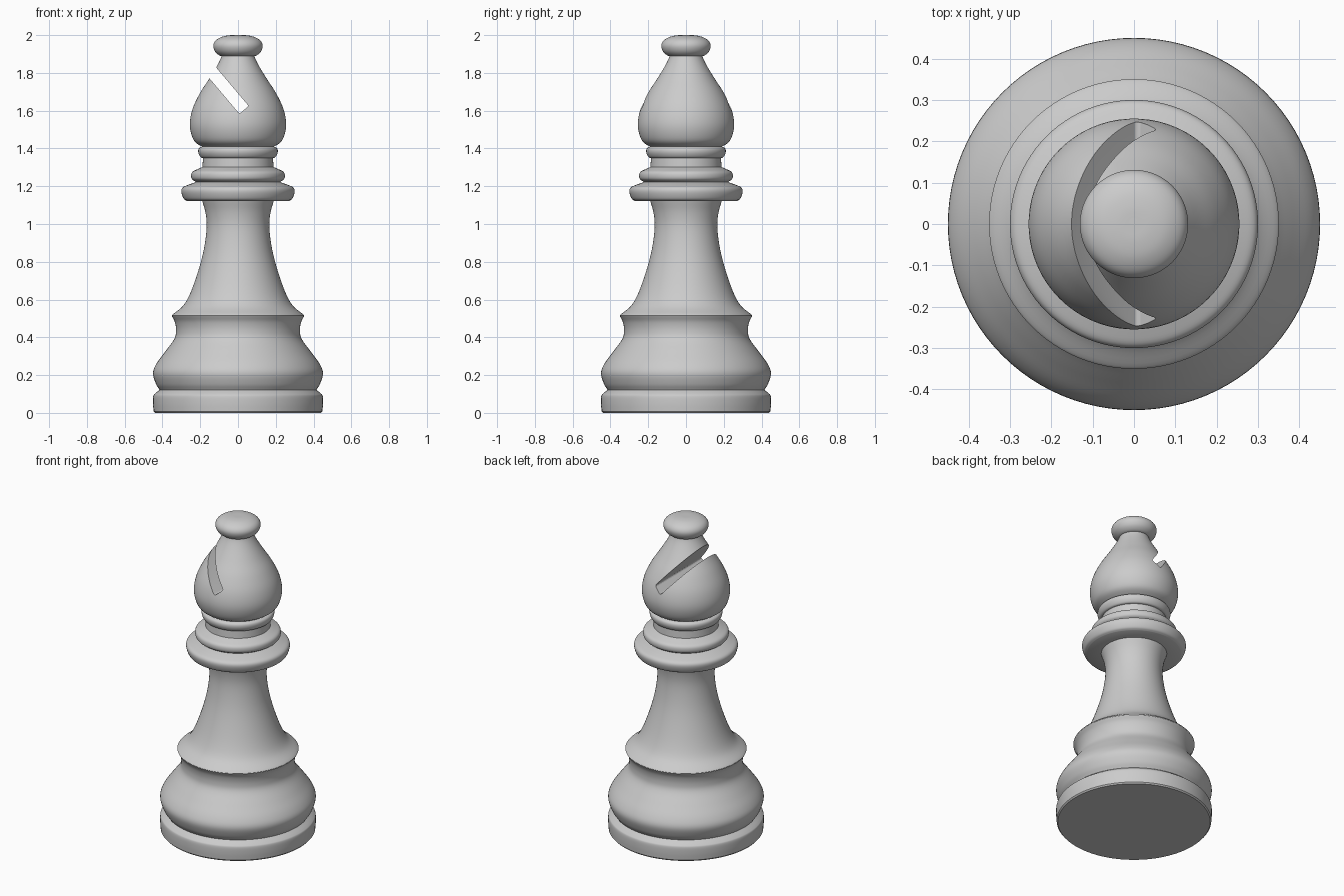
import bpy, bmesh, math
from mathutils import Vector

if "Cube" in bpy.data.objects:
    bpy.data.objects.remove(bpy.data.objects["Cube"])

SIDES = 96


def smooth(pts, steps=5):
    """Catmull-Rom curve through the points; ends stay as corners."""
    p = [Vector(q) for q in pts]
    if len(p) < 3:
        return p
    p = [2 * p[0] - p[1]] + p + [2 * p[-1] - p[-2]]
    out = []
    for a, b, c, d in zip(p, p[1:], p[2:], p[3:]):
        for i in range(steps):
            t = i / steps
            out.append(0.5 * (2 * b + (c - a) * t + (2 * a - 5 * b + 4 * c - d) * t * t
                              + (3 * b - a - 3 * c + d) * t ** 3))
    return out + [p[-2]]


def finish(obj):
    bpy.ops.object.select_all(action='DESELECT')
    obj.select_set(True)
    bpy.context.view_layer.objects.active = obj
    bpy.ops.object.shade_smooth_by_angle(angle=math.radians(35))


def lathe(name, *curves):
    """Revolve joined (radius, height) curves, capped top and bottom."""
    prof = []
    for c in curves:
        for q in smooth(c):
            if not prof or (q - prof[-1]).length > 1e-4:
                prof.append(q)
    bm = bmesh.new()
    rings = []
    for r, z in prof:
        rings.append([bm.verts.new((r * math.cos(2 * math.pi * i / SIDES),
                                    r * math.sin(2 * math.pi * i / SIDES), z))
                      for i in range(SIDES)])
    for lo, hi in zip(rings, rings[1:]):
        for i in range(SIDES):
            j = (i + 1) % SIDES
            bm.faces.new((lo[i], lo[j], hi[j], hi[i]))
    bm.faces.new(rings[0][::-1])
    bm.faces.new(rings[-1])
    mesh = bpy.data.meshes.new(name)
    bm.to_mesh(mesh)
    bm.free()
    obj = bpy.data.objects.new(name, mesh)
    bpy.context.collection.objects.link(obj)
    finish(obj)
    return obj


# Foot, bulge and flared lip, then the stem
lathe("base_and_stem",
      [(0.44, 0), (0.447, 0.008)],
      [(0.447, 0.008), (0.45, 0.05), (0.449, 0.088), (0.44, 0.102), (0.415, 0.122)],
      [(0.415, 0.122), (0.435, 0.155), (0.45, 0.21), (0.432, 0.26), (0.385, 0.325),
       (0.338, 0.39), (0.328, 0.435), (0.334, 0.48), (0.35, 0.512)],
      [(0.35, 0.512), (0.345, 0.522), (0.29, 0.568), (0.25, 0.64), (0.208, 0.76),
       (0.18, 0.87), (0.166, 0.98), (0.172, 1.06), (0.192, 1.13)])

# Collar rings
lathe("collar",
      [(0.15, 1.122), (0.27, 1.122)],
      [(0.27, 1.122), (0.288, 1.135), (0.3, 1.17), (0.293, 1.193), (0.262, 1.208), (0.222, 1.222)],
      [(0.222, 1.222), (0.244, 1.238), (0.248, 1.26), (0.24, 1.277), (0.215, 1.29), (0.188, 1.302)],
      [(0.188, 1.302), (0.185, 1.36)])
lathe("neck_ring",
      [(0.18, 1.348), (0.198, 1.354), (0.21, 1.378), (0.207, 1.4), (0.185, 1.412)])

# Teardrop head
head = lathe("head",
             [(0.17, 1.405), (0.195, 1.412), (0.235, 1.445), (0.255, 1.52), (0.242, 1.605),
              (0.203, 1.69), (0.155, 1.765), (0.115, 1.83), (0.092, 1.875), (0.082, 1.91)])

# Slanted slot cut through the head
bpy.ops.mesh.primitive_cube_add(size=1)
cutter = bpy.context.object
length, width = 0.4, 0.064
d = Vector((-0.645, 0, 0.764))
cutter.scale = (width, 1, length)
cutter.rotation_euler = (0, math.atan2(d.x, d.z), 0)
cutter.location = Vector((0.032, 0, 1.604)) + d * length / 2
bpy.ops.object.transform_apply(location=False, rotation=False, scale=True)
bev = cutter.modifiers.new("round_end", 'BEVEL')
bev.width = 0.01
bev.segments = 3
cutter.hide_render = True
cut = head.modifiers.new("slot", 'BOOLEAN')
cut.operation = 'DIFFERENCE'
cut.solver = 'EXACT'
cut.object = cutter
bpy.context.view_layer.objects.active = head
bpy.ops.object.modifier_apply(modifier=cut.name)
bpy.data.objects.remove(cutter)
finish(head)

# Flattened knob on top
lathe("knob",
      [(0.07, 1.885), (0.098, 1.892), (0.122, 1.914), (0.131, 1.945), (0.118, 1.972),
       (0.085, 1.991), (0.045, 1.999), (0.002, 2.0)])
